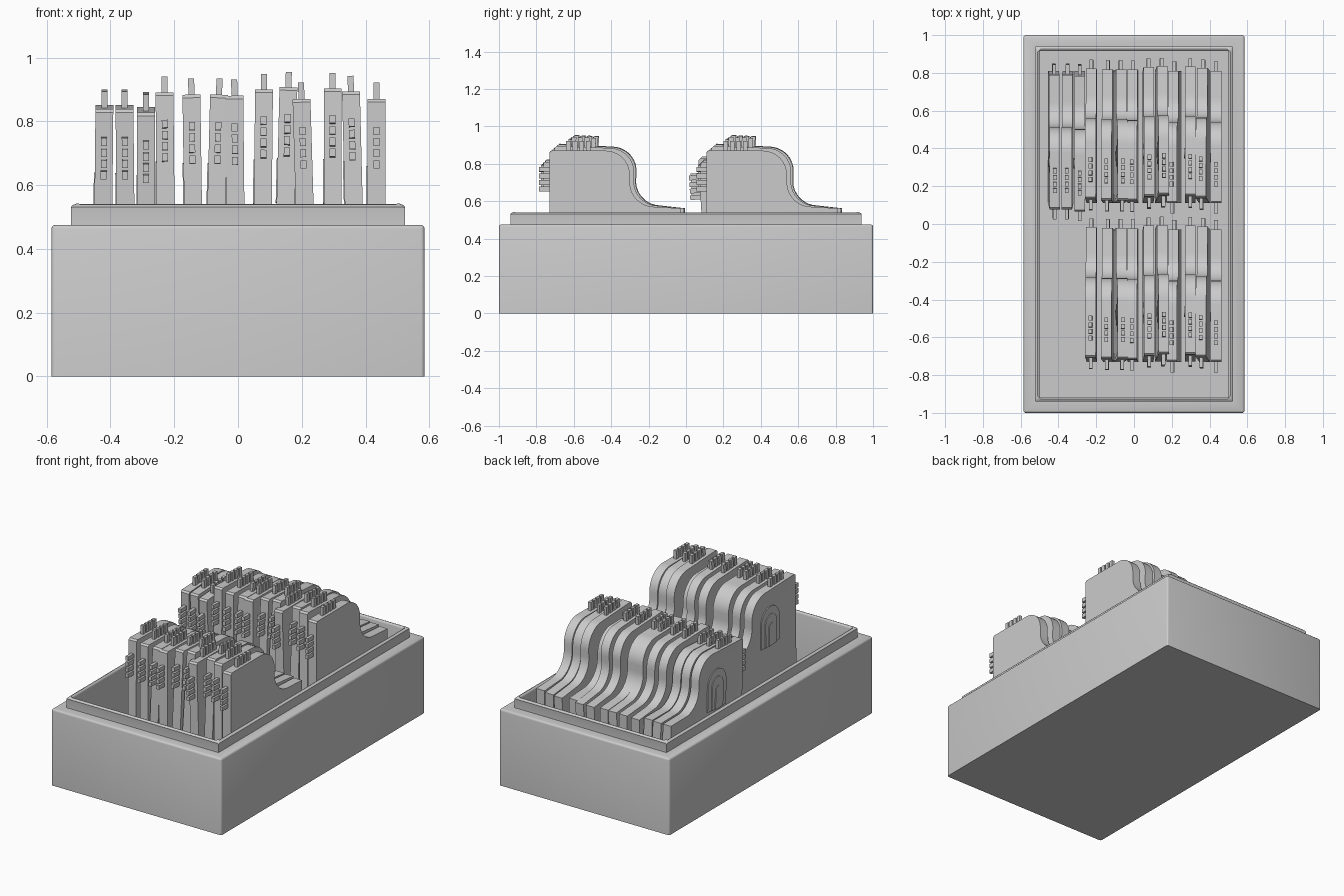
import bpy, bmesh, math
from mathutils import Matrix, Vector

if "Cube" in bpy.data.objects:
    bpy.data.objects.remove(bpy.data.objects["Cube"])


def finish(bm, name, mat=None):
    bmesh.ops.recalc_face_normals(bm, faces=bm.faces)
    me = bpy.data.meshes.new(name)
    bm.to_mesh(me)
    bm.free()
    ob = bpy.data.objects.new(name, me)
    bpy.context.collection.objects.link(ob)
    if mat:
        ob.matrix_world = mat
    return ob


def smooth(ob, deg=30):
    bpy.ops.object.select_all(action='DESELECT')
    ob.select_set(True)
    bpy.context.view_layer.objects.active = ob
    bpy.ops.object.shade_smooth_by_angle(angle=math.radians(deg))


def add_box(bm, center, size):
    bmesh.ops.create_cube(bm, size=1, matrix=Matrix.Translation(center) @ Matrix.Diagonal((*size, 1)))


def prism(bm, pts, x0, x1):
    """Extrude a y/z outline from x0 to x1 and return the starting cap."""
    a = [bm.verts.new((x0, y, z)) for y, z in pts]
    b = [bm.verts.new((x1, y, z)) for y, z in pts]
    cap = bm.faces.new(a)
    end = bm.faces.new(list(reversed(b)))
    n = len(pts)
    for i in range(n):
        bm.faces.new((a[i], b[i], b[(i + 1) % n], a[(i + 1) % n]))
    return cap, end


def arc(cy, cz, r, a0, a1, n):
    return [(cy + r * math.cos(math.radians(a0 + (a1 - a0) * i / n)),
             cz + r * math.sin(math.radians(a0 + (a1 - a0) * i / n))) for i in range(n + 1)]


# Case: block with a stepped rim and a deep open well
bm = bmesh.new()
add_box(bm, (0, 0, 0.2375), (1.17, 2.0, 0.475))
bm.faces.ensure_lookup_table()
top = max(bm.faces, key=lambda f: f.calc_center_median().z)
for inset, rise in ((0.0875, 0.065), (0.033, -0.49)):
    bmesh.ops.inset_region(bm, faces=[top], thickness=inset)
    res = bmesh.ops.extrude_face_region(bm, geom=[top])
    verts = [v for v in res['geom'] if isinstance(v, bmesh.types.BMVert)]
    new_top = [f for f in res['geom'] if isinstance(f, bmesh.types.BMFace)][0]
    bmesh.ops.translate(bm, verts=verts, vec=(0, 0, rise))
    if top.is_valid:
        bmesh.ops.delete(bm, geom=[top], context='FACES_ONLY')
    top = new_top


def is_outer(e):
    zs = [v.co.z for v in e.verts]
    xs = [abs(v.co.x) for v in e.verts]
    on_box = min(xs) > 0.58 and max(zs) > 0.47
    on_rim = min(zs) > 0.535 and min(xs) > 0.49
    return on_box or on_rim


bmesh.ops.bevel(bm, geom=[e for e in bm.edges if is_outer(e)], offset=0.012,
                segments=3, profile=0.5, affect='EDGES')
smooth(finish(bm, "case"))

# Card outline: flat top, convex shoulder, concave sweep down to a low toe
THICK = 0.056
BOTTOM = 0.10
outline = [(0.11, BOTTOM), (0.11, 0.86), (0.12, 0.87)]
outline += arc(0.41, 0.74, 0.13, 90, 0, 10)
outline += arc(0.67, 0.70, 0.13, 180, 270, 10)
outline += [(0.81, 0.562), (0.81, BOTTOM)]


def arch(w, z_top):
    c = 0.35
    return [(c - w, 0.52)] + arc(c, z_top - w, w, 180, 0, 10) + [(c + w, 0.52)]


def card_body(name, mat):
    bm = bmesh.new()
    h = THICK / 2
    cap, _ = prism(bm, outline, -h, h)
    bmesh.ops.recalc_face_normals(bm, faces=bm.faces)
    # recessed left panel with a nested raised arch
    bmesh.ops.inset_region(bm, faces=[cap], thickness=0.075, depth=0)
    for v in cap.verts:
        v.co.x += 0.012
    prism(bm, arch(0.09, 0.76), -h + 0.006, -h + 0.02)
    prism(bm, arch(0.055, 0.715), -h + 0.001, -h + 0.02)
    prism(bm, arch(0.025, 0.66), -h - 0.003, -h + 0.02)
    smooth(finish(bm, name, mat))


def card_pins(name, mat):
    # four pins each on the front edge, the top edge and the toe end
    bm = bmesh.new()
    for i in range(4):
        step = i * 0.035
        add_box(bm, (0, 0.09, 0.665 + step), (0.019, 0.07, 0.025))
        add_box(bm, (0, 0.212 + step, 0.89), (0.019, 0.025, 0.064))
        add_box(bm, (0, 0.83, 0.33 + step), (0.019, 0.06, 0.025))
    finish(bm, name, mat)


# Cards: x at the rim, sideways lean, backward tilt about the toe
cards = [(-0.422, 0.01, -0.045), (-0.353, -0.01, -0.045), (-0.288, 0.0, -0.06),
         (-0.227, -0.01, 0.03), (-0.141, -0.015, 0.02), (-0.068, 0.025, 0.02),
         (-0.008, -0.01, 0.015), (0.078, 0.01, 0.045), (0.149, 0.025, 0.055),
         (0.209, -0.03, 0.0), (0.297, 0.0, 0.05), (0.363, -0.025, 0.035),
         (0.434, 0.0, 0.0)]
pivot = Vector((0, 0.81, BOTTOM))
for row, shift, chosen in (("back", 0.0, cards), ("front", -0.84, cards[3:])):
    for i, (x, lean, tilt) in enumerate(chosen, 1):
        mat = (Matrix.Translation((x, shift, 0.54))
               @ Matrix.Rotation(lean, 4, 'Y') @ Matrix.Translation((0, 0, -0.54))
               @ Matrix.Translation(pivot) @ Matrix.Rotation(-tilt, 4, 'X')
               @ Matrix.Translation(-pivot))
        card_body(f"{row}_card_{i}", mat)
        card_pins(f"{row}_card_pins_{i}", mat)
